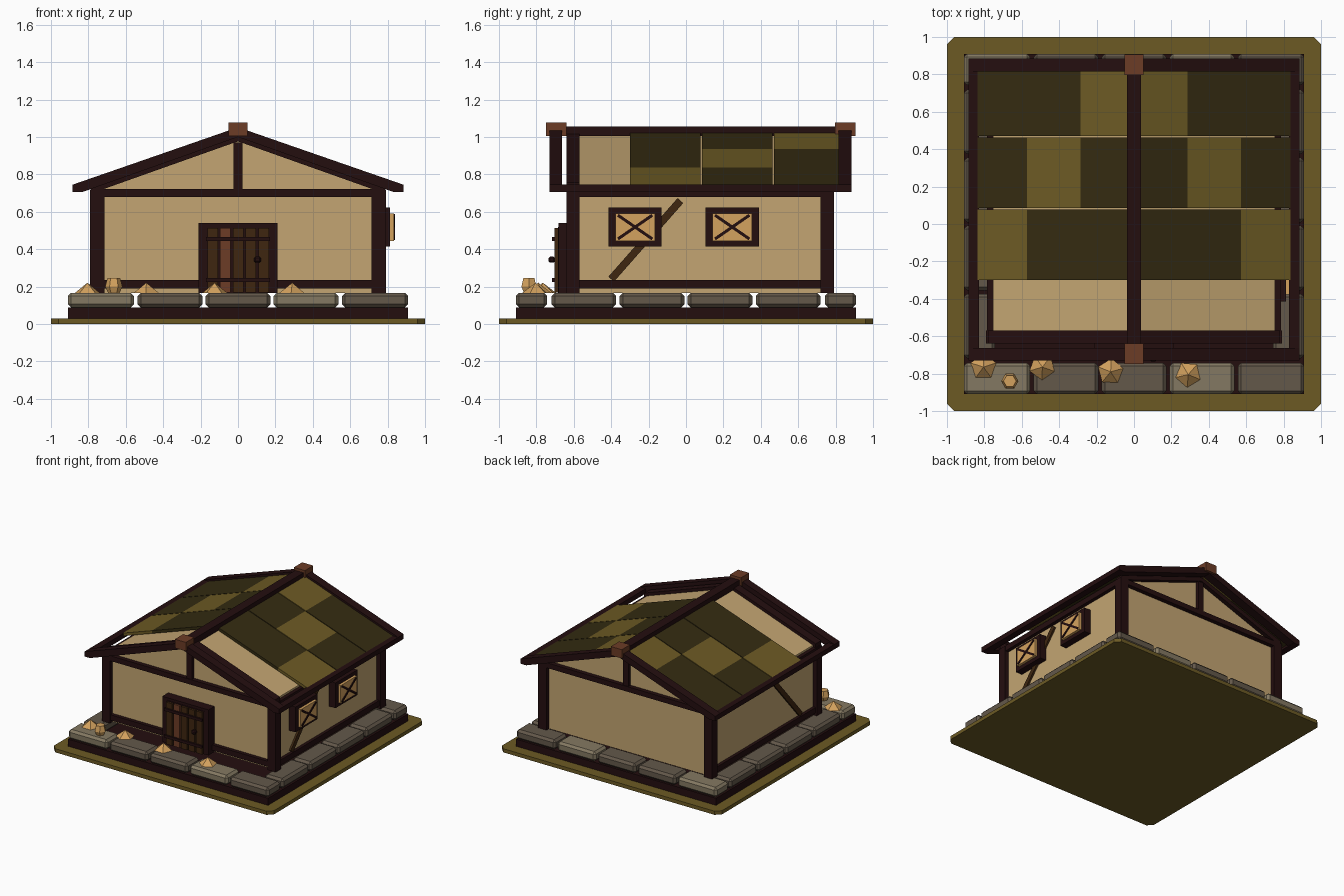
import bpy, bmesh, math
from mathutils import Matrix, Vector

if "Cube" in bpy.data.objects:
    bpy.data.objects.remove(bpy.data.objects["Cube"])


def material(name, rgb):
    lin = [c / 12.92 if c <= 0.04045 else ((c + 0.055) / 1.055) ** 2.4 for c in (v / 255 for v in rgb)]
    m = bpy.data.materials.new(name)
    m.diffuse_color = (*lin, 1)
    m.use_nodes = True
    m.node_tree.nodes["Principled BSDF"].inputs["Base Color"].default_value = m.diffuse_color
    return m


OLIVE = material("olive", (108, 90, 36))
MOSS = material("dark_moss", (52, 43, 17))
BEAM = material("dark_timber", (36, 14, 15))
CREAM = material("cream_plaster", (195, 165, 114))
RUST = material("rust_wood", (108, 60, 38))
BROWN = material("door_brown", (62, 38, 16))
STONE_L = material("light_stone", (132, 121, 98))
STONE_D = material("dark_stone", (99, 88, 74))
AMBER = material("amber", (212, 162, 94))


def finish(name, bm, mat, bevel=0):
    bmesh.ops.recalc_face_normals(bm, faces=bm.faces)
    me = bpy.data.meshes.new(name)
    bm.to_mesh(me)
    bm.free()
    me.materials.append(mat)
    ob = bpy.data.objects.new(name, me)
    bpy.context.collection.objects.link(ob)
    if bevel:
        mod = ob.modifiers.new("bevel", "BEVEL")
        mod.width, mod.segments = bevel, 1
    return ob


def box(name, mat, x, y, z, bevel=0, rot=0):
    """Box from (min, max) ranges, turned about its own x axis by rot."""
    bm = bmesh.new()
    r = (x, y, z)
    mid = Vector([(a + b) / 2 for a, b in r])
    size = [abs(b - a) for a, b in r]
    bmesh.ops.create_cube(bm, size=1, matrix=Matrix.Translation(mid)
                          @ Matrix.Rotation(rot, 4, 'X') @ Matrix.Diagonal((*size, 1)))
    return finish(name, bm, mat, bevel)


def prism(name, mat, pts, a, b, axis='Y'):
    """Extrude a profile (xz along Y, or xy along Z) from a to b."""
    bm = bmesh.new()
    place = (lambda p, t: (p[0], t, p[1])) if axis == 'Y' else (lambda p, t: (p[0], p[1], t))
    lo = [bm.verts.new(place(p, a)) for p in pts]
    hi = [bm.verts.new(place(p, b)) for p in pts]
    bm.faces.new(lo)
    bm.faces.new(hi)
    n = len(pts)
    for i in range(n):
        bm.faces.new((lo[i], lo[(i + 1) % n], hi[(i + 1) % n], hi[i]))
    return finish(name, bm, mat)


def bar(name, mat, x, p, q, w):
    """Straight diagonal bar in the yz plane from p to q."""
    dy, dz = q[0] - p[0], q[1] - p[1]
    length = math.hypot(dy, dz)
    cy, cz = (p[0] + q[0]) / 2, (p[1] + q[1]) / 2
    return box(name, mat, x, (cy - length / 2, cy + length / 2), (cz - w / 2, cz + w / 2),
               rot=math.atan2(dz, dy))


# ground plate with clipped corners, and dark footing
c = 0.96
prism("ground_plate", OLIVE, [(-1, -c), (-c, -1), (c, -1), (1, -c), (1, c), (c, 1), (-c, 1), (-1, c)],
      0, 0.03, 'Z')
box("footing", BEAM, (-0.91, 0.91), (-0.91, 0.91), (0.03, 0.088))

# ring of foundation stones
g, step = 0.009, 0.364
for i in range(5):
    x0 = -0.91 + i * step
    mat = STONE_L if i in (0, 3) else STONE_D
    for y0, y1, n in ((-0.91, -0.742, "front"), (0.742, 0.91, "back")):
        box(n + "_stone", mat, (x0 + g * (i > 0), x0 + step - g * (i < 4)), (y0, y1), (0.088, 0.167), 0.018)
for i in range(4):
    y0 = -0.728 + i * step
    for s in (-1, 1):
        box("side_stone", STONE_D, (s * 0.742, s * 0.91), (y0 + g, y0 + step - g), (0.088, 0.167), 0.018)

# plaster body with gables
prism("plaster_body", CREAM, [(-0.755, 0.166), (0.755, 0.166), (0.755, 0.74), (0, 1.005), (-0.755, 0.74)],
      -0.605, 0.755)

# corner posts, wall plates and sills
for s in (-1, 1):
    for y in ((-0.64, -0.57), (0.72, 0.79)):
        box("corner_post", BEAM, (s * 0.715, s * 0.79), y, (0.166, 0.72))
    box("side_plate", BEAM, (s * 0.72, s * 0.785), (-0.64, 0.79), (0.68, 0.725))
    box("side_sill", BEAM, (s * 0.74, s * 0.78), (-0.6, 0.75), (0.19, 0.235))
    bar("side_brace", BROWN, (s * 0.745, s * 0.77), (-0.4, 0.24), (-0.03, 0.66), 0.04)
box("front_sill", BEAM, (-0.75, 0.75), (-0.635, -0.59), (0.19, 0.235))

# gable timbers on both ends
gable = [(0, 1.03), (0.78, 0.757), (0.78, 0.7), (0, 0.977), (-0.78, 0.7), (-0.78, 0.757)]
for a, b in ((-0.64, -0.57), (0.72, 0.79)):
    box("tie_beam", BEAM, (-0.785, 0.785), (a, b), (0.68, 0.722))
    box("king_post", BEAM, (-0.025, 0.025), (a + 0.005, b - 0.005), (0.7, 0.97))
    prism("gable_rafter", BEAM, gable, a, b)

# outer roof frame
verge = [(0, 1.052), (0.885, 0.745), (0.885, 0.705), (0.835, 0.705), (0, 1.0),
         (-0.835, 0.705), (-0.885, 0.705), (-0.885, 0.745)]
for a, b in ((-0.73, -0.662), (0.815, 0.885)):
    prism("verge_rafter", BEAM, verge, a, b)
for a, b in ((-0.748, -0.64), (0.797, 0.905)):
    box("ridge_cap", RUST, (-0.05, 0.05), (a, b), (1.005, 1.077))
box("ridge_beam", BEAM, (-0.038, 0.038), (-0.73, 0.885), (1.005, 1.056))
for s in (-1, 1):
    box("eave_beam", BEAM, (s * 0.83, s * 0.885), (-0.73, 0.885), (0.705, 0.745))

# roof panels: three rows by three columns, mirrored, one olive panel stepping up each row
cols, rows = (0, 0.287, 0.572, 0.84), ((-0.3, 0.078), (0.085, 0.463), (0.47, 0.82))
for s in (-1, 1):
    for r, (a, b) in enumerate(rows):
        for k in range(3):
            top = [1.034 - 0.345 * x for x in cols[k:k + 2]]
            pts = [(s * cols[k], top[0]), (s * cols[k + 1], top[1]),
                   (s * cols[k + 1], top[1] - 0.024), (s * cols[k], top[0] - 0.024)]
            prism("roof_panel", OLIVE if k == 2 - r else MOSS, pts, a, b)

# door: frame, planks, iron bars and handle
for s in (-1, 1):
    box("door_jamb", BEAM, (s * 0.172, s * 0.21), (-0.682, -0.6), (0.166, 0.54))
box("door_lintel", BEAM, (-0.21, 0.21), (-0.682, -0.6), (0.515, 0.54))
box("door_backing", BEAM, (-0.175, 0.175), (-0.685, -0.6), (0.166, 0.52))
for i in range(5):
    x0 = -0.168 + i * 0.068
    box("door_plank", RUST if i == 1 else BROWN, (x0 + 0.005, x0 + 0.061), (-0.702, -0.68), (0.168, 0.513))
for z in (0.235, 0.455):
    box("door_bar", BEAM, (-0.172, 0.172), (-0.716, -0.7), (z - 0.011, z + 0.011))
box("door_handle", BEAM, (0.085, 0.122), (-0.735, -0.7), (0.328, 0.36), 0.008)

# windows on the right wall
for y in (-0.272, 0.247):
    a, b, z0, z1 = y - 0.142, y + 0.142, 0.415, 0.622
    fx = (0.75, 0.813)
    for s in (-1, 1):
        box("window_side", BEAM, fx, (y + s * 0.105, y + s * 0.142), (z0, z1))
    box("window_bottom", BEAM, fx, (a, b), (z0, z0 + 0.03))
    box("window_top", BEAM, fx, (a, b), (z1 - 0.03, z1))
    box("window_pane", AMBER, (0.75, 0.834), (y - 0.105, y + 0.105), (z0 + 0.03, z1 - 0.03))
    for s in (-1, 1):
        bar("window_cross", BEAM, (0.8, 0.84), (y - s * 0.092, z0 + 0.04), (y + s * 0.092, z1 - 0.04), 0.016)


def cone(name, x, y, z, r1, r2, h, n, turn):
    bm = bmesh.new()
    bmesh.ops.create_cone(bm, cap_ends=True, segments=n, radius1=r1, radius2=r2, depth=h,
                          matrix=Matrix.Translation((x, y, z + h / 2)) @ Matrix.Rotation(turn, 4, 'Z'))
    finish(name, bm, AMBER)


# small amber heaps along the front ledge
for i, (x, y) in enumerate(((-0.805, -0.765), (-0.49, -0.765), (-0.125, -0.79), (0.29, -0.805))):
    cone("amber_heap", x, y, 0.165, 0.072, 0.0, 0.056, 5, 0.6 * i)
cone("nugget_base", -0.664, -0.84, 0.165, 0.03, 0.046, 0.035, 6, math.pi / 6)
cone("nugget_top", -0.664, -0.84, 0.2, 0.046, 0.034, 0.046, 6, math.pi / 6)
